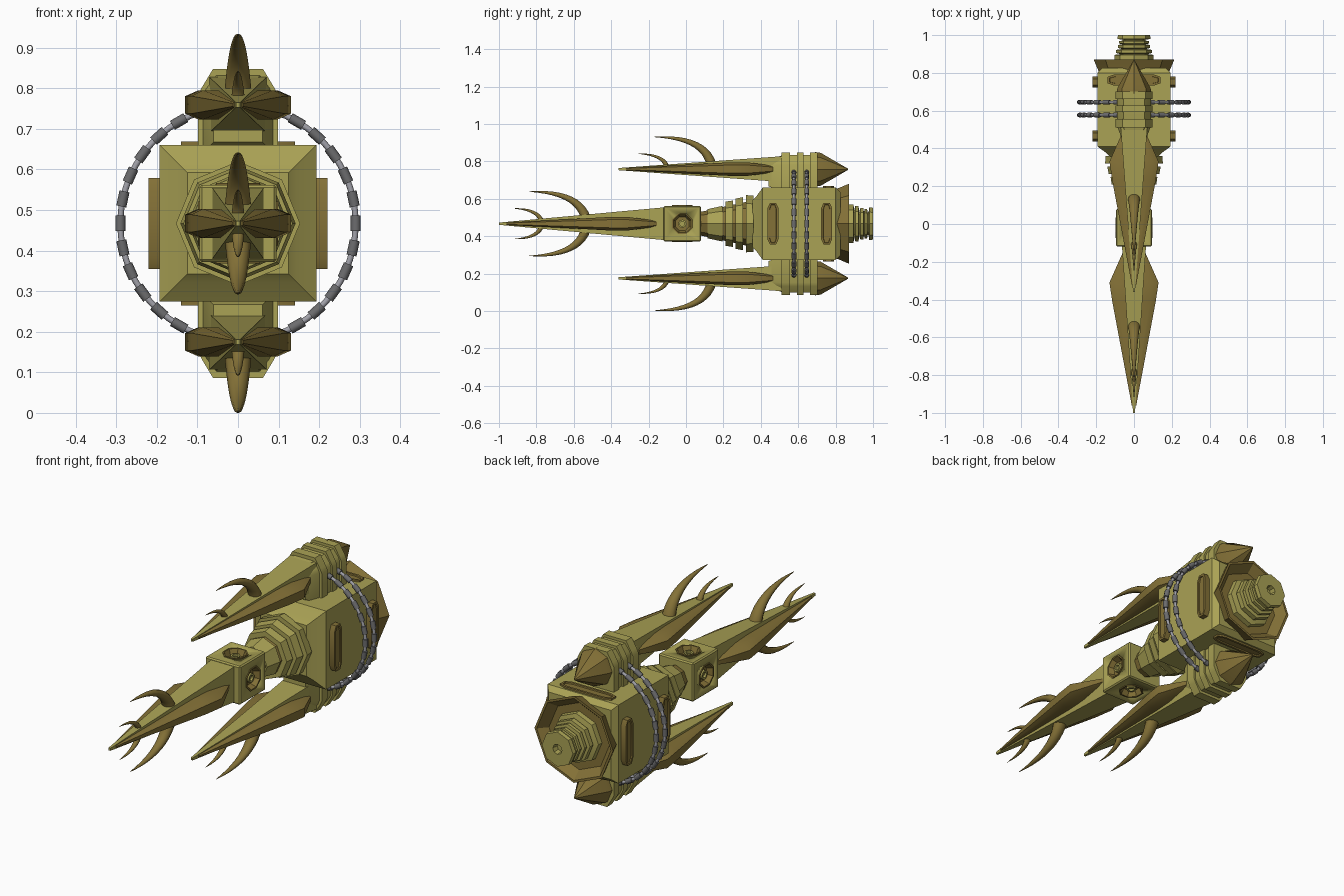
import bpy, bmesh, math
from mathutils import Vector, Matrix

if "Cube" in bpy.data.objects:
    bpy.data.objects.remove(bpy.data.objects["Cube"])

CZ = 0.467          # height of the long axis
POD = 0.292         # pod axis distance from the long axis


def material(name, rgb):
    m = bpy.data.materials.new(name)
    m.diffuse_color = (*rgb, 1)
    m.use_nodes = True
    m.node_tree.nodes["Principled BSDF"].inputs["Base Color"].default_value = m.diffuse_color
    return m


OLIVE = material("olive_yellow", (0.40, 0.36, 0.09))
BROWN = material("bronze_brown", (0.23, 0.165, 0.038))
DARK = material("dark_grey", (0.15, 0.15, 0.155))
STEEL = material("light_grey", (0.36, 0.36, 0.40))


def finish(name, bm, mat, angle=0.6):
    bmesh.ops.recalc_face_normals(bm, faces=bm.faces)
    me = bpy.data.meshes.new(name)
    bm.to_mesh(me)
    bm.free()
    me.materials.append(mat)
    me.shade_smooth()
    me.set_sharp_from_angle(angle=angle)
    ob = bpy.data.objects.new(name, me)
    bpy.context.collection.objects.link(ob)
    return ob


def loft(name, sections, mat, angle=0.6, M=Matrix()):
    """Skin a row of equal-length closed sections and cap both ends."""
    bm = bmesh.new()
    rows = [[bm.verts.new(M @ Vector(p)) for p in s] for s in sections]
    n = len(rows[0])
    for a, b in zip(rows, rows[1:]):
        for i in range(n):
            j = (i + 1) % n
            bm.faces.new((a[i], a[j], b[j], b[i]))
    bm.faces.new(rows[0])
    bm.faces.new(rows[-1])
    return finish(name, bm, mat, angle)


def lathe(name, profile, mat, n=8, M=Matrix.Translation((0, 0, CZ))):
    """Revolve (y, radius) pairs about the y axis."""
    secs = [[(r * math.cos(i * math.tau / n), y, r * math.sin(i * math.tau / n))
             for i in range(n)] for y, r in profile]
    return loft(name, secs, mat, M=M)


def rect(y, hx, hz, cz=CZ):
    return [(-hx, y, cz - hz), (hx, y, cz - hz), (hx, y, cz + hz), (-hx, y, cz + hz)]


def horn(name, base, ctrl, tip, w, d, cz, s):
    """Curved horn in the x = 0 plane; s = 1 points up, -1 down."""
    secs, steps = [], 12
    b, c, e = (Vector((0, p[0], cz + s * p[1])) for p in (base, ctrl, tip))
    for k in range(steps + 1):
        t = k / steps
        p = b * (1 - t) ** 2 + c * 2 * t * (1 - t) + e * t * t
        tan = ((c - b) * (1 - t) + (e - c) * t).normalized()
        nor = tan.cross(Vector((1, 0, 0)))
        f = max(0.03, (1 - t) ** 0.75)
        secs.append([p + Vector((1, 0, 0)) * w * f * math.cos(a) + nor * d * f * math.sin(a)
                     for a in (i * math.tau / 10 for i in range(10))])
    loft(name, secs, BROWN, 1.2)


def arm(name, y0, y1, cz, hx, hz, hy, signs):
    """Long spike with side blades and horns; hy shifts the horns."""
    loft(name + "_spike", [rect(y0, hx, hz, cz), rect(y1, 0.005, 0.006, cz)], OLIVE)
    secs = []
    for y, w, t in ((y0 - 0.02, 0.05, 0.012), (y0 - 0.20, 0.13, 0.036),
                    (y0 - 0.30, 0.115, 0.036), (y1 + 0.04, 0.012, 0.006)):
        secs.append([(x * w, y, cz + z * t) for x, z in
                     ((1, .6), (.75, 1), (-.75, 1), (-1, .6), (-1, -.6), (-.75, -1), (.75, -1), (1, -.6))])
    loft(name + "_side_blades", secs, BROWN)
    for s in signs:
        tag = "_upper" if s > 0 else "_lower"
        horn(name + tag + "_large_horn", (0.14 + hy, 0.0), (0.12 + hy, 0.172),
             (-0.17 + hy, 0.172), 0.036, 0.030, cz, s)
        horn(name + tag + "_small_horn", (-0.10 + hy, 0.0), (-0.11 + hy, 0.078),
             (-0.255 + hy, 0.082), 0.018, 0.015, cz, s)


# Spikes: central one and one on each pod
arm("centre", -0.11, -1.0, CZ, 0.064, 0.088, -0.67, (1, -1))
arm("top_pod", 0.53, -0.36, CZ + POD, 0.072, 0.07, 0, (1,))
arm("bottom_pod", 0.53, -0.36, CZ - POD, 0.072, 0.07, 0, (-1,))

# Joint block with a round port in each of its four sides
bm = bmesh.new()
bmesh.ops.create_cube(bm, size=1, matrix=Matrix.Translation((0, -0.02, CZ)) @ Matrix.Diagonal((0.19, 0.2, 0.19, 1)))
bmesh.ops.bevel(bm, geom=bm.edges[:], offset=0.006, segments=1, affect='EDGES')
block = finish("joint_block", bm, OLIVE)
for k in range(4):
    M = (Matrix.Translation((0, -0.02, CZ)) @ Matrix.Rotation(k * math.pi / 2, 4, 'Y')
         @ Matrix.Rotation(math.pi / 2, 4, 'X') @ Matrix.Rotation(math.pi / 8, 4, 'Y'))
    cutter = lathe("port_cutter", [(0.065, 0.052), (0.13, 0.052)], OLIVE, M=M)
    cutter.hide_render = True
    mod = block.modifiers.new("port", 'BOOLEAN')
    mod.operation, mod.solver, mod.object = 'DIFFERENCE', 'EXACT', cutter
    bpy.context.view_layer.objects.active = block
    bpy.ops.object.modifier_apply(modifier=mod.name)
    bpy.data.objects.remove(cutter)
    lathe(f"port_rim_{k}", [(0.066, 0.051), (0.09, 0.059), (0.099, 0.059), (0.099, 0.052), (0.071, 0.040)], BROWN, M=M)
    lathe(f"port_knob_{k}", [(0.066, 0.022), (0.088, 0.022), (0.088, 0.013), (0.078, 0.013)], OLIVE, 12, M)

# Stepped neck: bronze core with olive rings
lathe("neck_core", [(0.06, 0.06), (0.11, 0.07), (0.20, 0.09), (0.38, 0.13)], BROWN)
for i, (a, b, r0, r1) in enumerate(((0.115, 0.195, 0.078, 0.095), (0.21, 0.25, 0.118, 0.124),
                                    (0.265, 0.305, 0.134, 0.142), (0.32, 0.36, 0.153, 0.150))):
    lathe(f"neck_ring_{i}", [(a, r0), (b, r1)], OLIVE)

# Main body
loft("main_body", [rect(0.355, 0.125, 0.125), rect(0.375, 0.145, 0.145), rect(0.41, 0.193, 0.193),
                   rect(0.80, 0.193, 0.193), rect(0.825, 0.17, 0.17)], OLIVE)


def panel(name, hy, hl, y, x0, x1, turn):
    """Long raised eight-sided panel with a sunk middle, turned about the long axis."""
    M = Matrix.Translation((0, y, CZ)) @ Matrix.Rotation(turn, 4, 'Y')
    c = 0.55
    shape = ((1, .75), (c, 1), (-c, 1), (-1, .75), (-1, -.75), (-c, -1), (c, -1), (1, -.75))
    loft(name, [[(x, u * hy * f, v * (hl - hy * (1 - f))) for u, v in shape]
                for x, f in ((x0, 1), (x1, 1), (x1, 0.65), (x1 - 0.006, 0.6))], BROWN, M=M)


for side, turn in (("right", 0), ("left", math.pi)):
    panel(side + "_front_panel", 0.029, 0.112, 0.465, 0.18, 0.220, turn)
    panel(side + "_rear_panel", 0.029, 0.112, 0.752, 0.18, 0.220, turn)
for side, turn in (("top", -math.pi / 2), ("bottom", math.pi / 2)):
    panel(side + "_rear_panel", 0.03, 0.14, 0.762, 0.18, 0.202, turn)

# Flared rear collar and stepped nozzle
lathe("rear_collar", [(0.80, 0.185), (0.81, 0.188), (0.872, 0.214), (0.872, 0.202), (0.83, 0.165)], BROWN)
prof = [(0.82, 0.125), (0.855, 0.122)]
for a, b, r in ((0.87, 0.895, 0.104), (0.905, 0.922, 0.094), (0.932, 0.948, 0.084), (0.956, 0.968, 0.080)):
    prof += [(a - 0.006, r - 0.022), (a, r), (b, r), (b + 0.003, r - 0.02)]
prof += [(0.976, 0.062), (0.98, 0.088), (1.0, 0.085), (1.0, 0.025), (0.97, 0.022)]
lathe("rear_nozzle", prof, OLIVE)

# Pods above and below the body
for side, s in (("top", 1), ("bottom", -1)):
    def pod_section(y, hx, top, f=1.0):
        half = [(hx, 0.17), (hx, 0.315), (hx * 0.9, 0.335), (hx * 0.62, top)]
        pts = half + [(-x, z) for x, z in reversed(half)]
        return [(x * f, y, CZ + s * (POD + (z - POD) * f)) for x, z in pts]

    loft(side + "_pod_core", [pod_section(0.44, 0.08, 0.355, 0.75), pod_section(0.52, 0.09, 0.368),
                              pod_section(0.70, 0.09, 0.368)], OLIVE)
    for i, (a, b) in enumerate(((0.51, 0.555), (0.593, 0.628), (0.662, 0.702))):
        loft(f"{side}_pod_band_{i}", [pod_section(a, 0.099, 0.381), pod_section(b, 0.099, 0.381)], OLIVE)
    lathe(side + "_pod_rear_cone", [(0.69, 0.092), (0.72, 0.088), (0.865, 0.004)], BROWN,
          M=Matrix.Translation((0, 0, CZ + s * (POD - 0.001))))

# Two chain hoops: thin wire with darker links
R = 0.29
for i, y in enumerate((0.577, 0.645)):
    bpy.ops.mesh.primitive_torus_add(location=(0, y, CZ), rotation=(math.pi / 2, 0, 0), major_radius=R,
                                     minor_radius=0.0075, major_segments=60, minor_segments=8)
    hoop = bpy.context.object
    hoop.name = f"hoop_wire_{i}"
    hoop.data.materials.append(STEEL)
    hoop.data.shade_smooth()
    bm = bmesh.new()
    for k in range(30):
        M = (Matrix.Translation((0, y, CZ)) @ Matrix.Rotation(k * math.tau / 30, 4, 'Y')
             @ Matrix.Translation((R, 0, 0)))
        bmesh.ops.create_cone(bm, cap_ends=True, segments=8, radius1=0.0125, radius2=0.0125, depth=0.038, matrix=M)
    finish(f"hoop_links_{i}", bm, DARK, 0.9)
